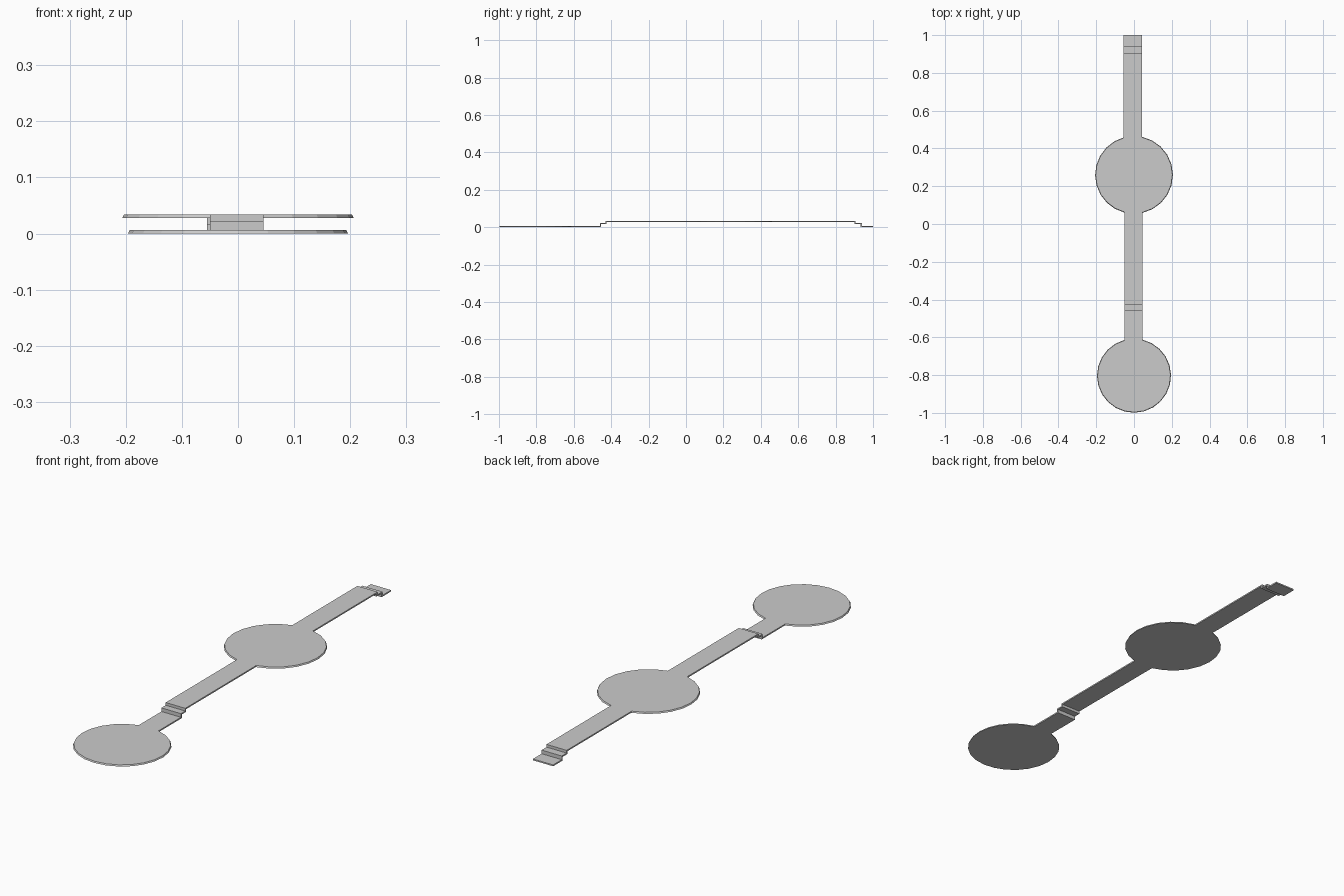
import bpy, bmesh, math

cube = bpy.data.objects.get("Cube")
if cube:
    bpy.data.objects.remove(cube)

T = 0.006      # sheet thickness
HIGH = 0.028   # underside of the raised sheet
MID = 0.016    # underside of the step treads

grey = bpy.data.materials.new("light_grey")
grey.use_nodes = True
grey.diffuse_color = (0.6, 0.6, 0.6, 1)
grey.node_tree.nodes["Principled BSDF"].inputs["Base Color"].default_value = (0.6, 0.6, 0.6, 1)


def loft(name, ring_a, ring_b):
    """Solid between two matching outlines."""
    bm = bmesh.new()
    a = [bm.verts.new(p) for p in ring_a]
    b = [bm.verts.new(p) for p in ring_b]
    bm.faces.new(a)
    bm.faces.new(b)
    for i in range(len(a)):
        j = (i + 1) % len(a)
        bm.faces.new((a[i], a[j], b[j], b[i]))
    bmesh.ops.recalc_face_normals(bm, faces=bm.faces)
    mesh = bpy.data.meshes.new(name)
    bm.to_mesh(mesh)
    bm.free()
    mesh.materials.append(grey)
    obj = bpy.data.objects.new(name, mesh)
    bpy.context.collection.objects.link(obj)
    return obj


def arc(cy, r, start, end, steps):
    return [(r * math.cos(start + (end - start) * i / steps),
             cy + r * math.sin(start + (end - start) * i / steps))
            for i in range(steps + 1)]


def plate(name, outline, r, z):
    """Flat sheet whose round rim is slightly narrower on top."""
    loft(name, [(x, y, z) for x, y in outline(r)],
         [(x, y, z + T) for x, y in outline(r - 0.003)])


def front_outline(r):
    # disc with a neck reaching back to the first step
    right, left = math.acos(0.045 / r), math.acos(-0.05 / r)
    rim = arc(-0.803, r, left, right + math.tau, 22)
    return rim + [(0.045, -0.46), (-0.05, -0.46)]


def raised_outline(r):
    # disc with a neck on both sides
    cy = 0.26
    fr, fl = -math.acos(0.045 / r), math.acos(-0.05 / r)
    br, bl = math.acos(0.043 / r), math.acos(-0.055 / r)
    return ([(-0.05, -0.424), (0.045, -0.424)] + arc(cy, r, fr, br, 10)
            + [(0.043, 0.9), (-0.055, 0.9)]
            + arc(cy, r, bl, math.tau - fl, 10))


plate("front_disc_and_neck", front_outline, 0.196, 0)
plate("raised_disc_and_straps", raised_outline, 0.206, HIGH)


def folded_step(name, y0, direction, run, x0, x1, tail):
    """Two-riser folded sheet climbing from the ground to the raised level."""
    profile = [(-tail, 0), (T, 0), (T, MID), (run + T, MID), (run + T, HIGH + T),
               (run, HIGH + T), (run, MID + T), (0, MID + T), (0, T), (-tail, T)]
    if tail == 0:
        profile = profile[1:-2] + [(0, 0)]
    ring = [(y0 + direction * y, z) for y, z in profile]
    loft(name, [(x0, y, z) for y, z in ring], [(x1, y, z) for y, z in ring])


folded_step("front_step", -0.46, 1, 0.03, -0.05, 0.045, 0)
folded_step("rear_step_and_foot", 0.94, -1, 0.034, -0.055, 0.043, 0.06)
